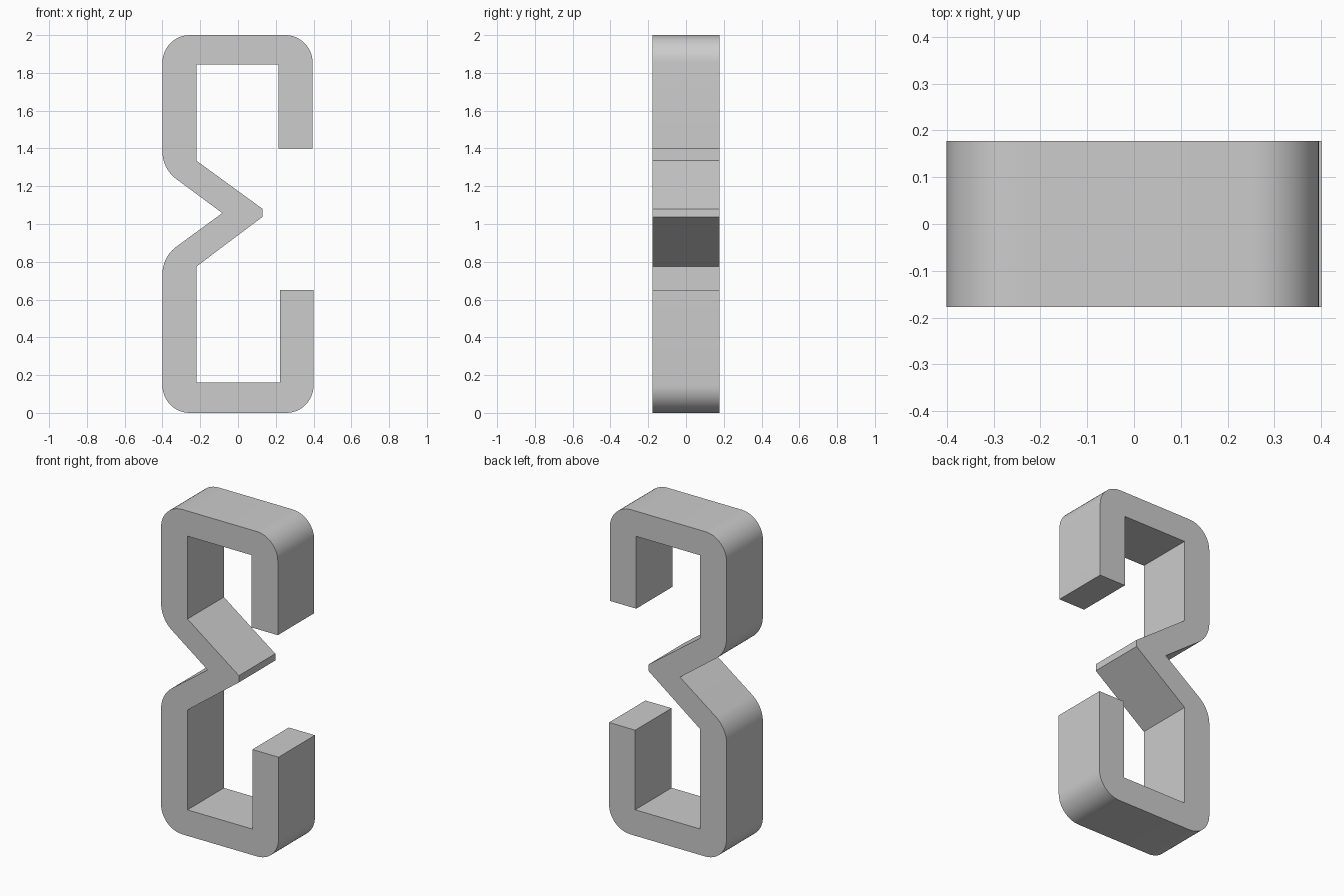
import bpy, bmesh, math
from mathutils import Vector

cube = bpy.data.objects.get("Cube")
if cube:
    bpy.data.objects.remove(cube, do_unlink=True)

# Plain grey material
GREY = (0.604, 0.604, 0.604, 1)
mat = bpy.data.materials.new("plain grey")
mat.use_nodes = True
mat.diffuse_color = GREY
mat.node_tree.nodes["Principled BSDF"].inputs["Base Color"].default_value = GREY

HALF_DEPTH = 0.177
ROUND, BEND = 0.145, 0.18   # radii of outer corners and waist bends

# Profile corners (x, z, fillet radius), in order from the upper arm's tip
corners = [
    (0.395, 1.40, 0), (0.215, 1.40, 0), (0.215, 1.845, 0), (-0.22, 1.845, 0),
    (-0.22, 1.335, 0), (0.13, 1.08, 0), (0.13, 1.038, 0), (-0.22, 0.775, 0),
    (-0.22, 0.16, 0), (0.222, 0.16, 0), (0.222, 0.65, 0), (0.4, 0.65, 0),
    (0.4, 0, ROUND), (-0.4, 0, ROUND), (-0.4, 0.826, BEND), (-0.083, 1.058, 0),
    (-0.4, 1.292, BEND), (-0.4, 2, ROUND), (0.395, 2, ROUND),
]


def fillet(prev, here, nxt, radius, steps=12):
    """Points of a circular arc rounding the corner at here."""
    if not radius:
        return [here]
    a, b = (prev - here).normalized(), (nxt - here).normalized()
    half = a.angle(b) / 2
    centre = here + (a + b).normalized() * radius / math.sin(half)
    start = (here + a * radius / math.tan(half) - centre).normalized()
    end = (here + b * radius / math.tan(half) - centre).normalized()
    arc = [start.slerp(end, i / steps) for i in range(steps + 1)]
    return [centre + p.normalized() * radius for p in arc]


points = [Vector((x, z)) for x, z, r in corners]
outline = []
for i, (x, z, r) in enumerate(corners):
    outline += fillet(points[i - 1], points[i], points[(i + 1) % len(points)], r)

# Bent bracket: the outline extruded from front to back
bm = bmesh.new()
face = bm.faces.new([bm.verts.new((p.x, -HALF_DEPTH, p.y)) for p in outline])
solid = bmesh.ops.extrude_face_region(bm, geom=[face], use_keep_orig=True)
back = [v for v in solid["geom"] if isinstance(v, bmesh.types.BMVert)]
bmesh.ops.translate(bm, verts=back, vec=(0, 2 * HALF_DEPTH, 0))
bmesh.ops.recalc_face_normals(bm, faces=bm.faces)
mesh = bpy.data.meshes.new("bent_bracket")
bm.to_mesh(mesh)
bm.free()
mesh.materials.append(mat)
bracket = bpy.data.objects.new("bent_bracket", mesh)
bpy.context.collection.objects.link(bracket)

# Smooth the rounded corners, keep the other edges sharp
bpy.ops.object.select_all(action="DESELECT")
bracket.select_set(True)
bpy.context.view_layer.objects.active = bracket
bpy.ops.object.shade_smooth_by_angle(angle=math.radians(25))
